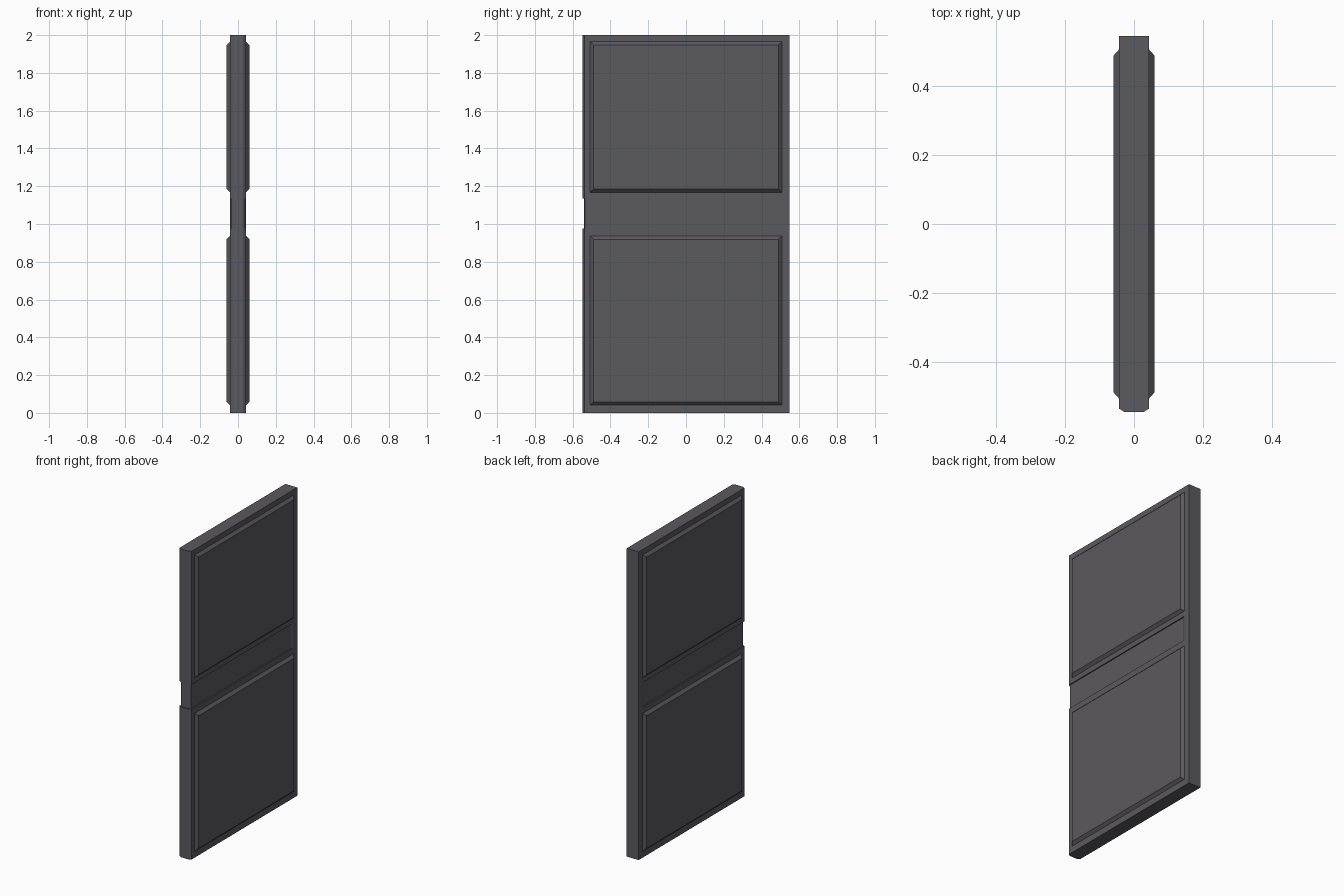
import bpy, bmesh

if "Cube" in bpy.data.objects:
    bpy.data.objects.remove(bpy.data.objects["Cube"])

paint = bpy.data.materials.new("dark_grey_paint")
paint.diffuse_color = (0.105, 0.1, 0.114, 1)
paint.use_nodes = True
paint.node_tree.nodes["Principled BSDF"].inputs["Base Color"].default_value = paint.diffuse_color


def finish(name, bm):
    bmesh.ops.remove_doubles(bm, verts=bm.verts, dist=0.0002)
    bmesh.ops.dissolve_degenerate(bm, edges=bm.edges, dist=0.0002)
    bmesh.ops.recalc_face_normals(bm, faces=bm.faces)
    mesh = bpy.data.meshes.new(name)
    bm.to_mesh(mesh)
    bm.free()
    mesh.materials.append(paint)
    obj = bpy.data.objects.new(name, mesh)
    bpy.context.collection.objects.link(obj)
    return obj


def loft(bm, rings):
    """Skin a stack of closed rings and cap both ends."""
    loops = [[bm.verts.new(p) for p in ring] for ring in rings]
    for a, b in zip(loops, loops[1:]):
        n = len(a)
        for i in range(n):
            j = (i + 1) % n
            bm.faces.new((a[i], a[j], b[j], b[i]))
    bm.faces.new(loops[0])
    bm.faces.new(loops[-1])


def section(half, z):
    """Mirror half of a plan outline across x."""
    pts = half + [(-x, y) for x, y in reversed(half)]
    return [(x, y, z) for x, y in pts]


# Door slab with chamfered leading edge and a shallow recessed lock rail
full = [(0.027, -0.547), (0.043, -0.537), (0.043, 0.485), (0.043, 0.505), (0.043, 0.547)]
rail = [(0.025, -0.541), (0.036, -0.534), (0.036, 0.485), (0.043, 0.505), (0.043, 0.547)]
bm = bmesh.new()
loft(bm, [section(full, 0), section(full, 0.975), section(rail, 0.975),
          section(rail, 1.135), section(full, 1.135), section(full, 2.0)])
finish("door_slab", bm)


# Raised bevelled panels on both faces
def rect(x, y, z0, z1):
    return [(x, -y, z0), (x, y, z0), (x, y, z1), (x, -y, z1)]


for level, z0, z1 in (("lower", 0.041, 0.936), ("upper", 1.168, 1.965)):
    for side, s in (("right", 1), ("left", -1)):
        bm = bmesh.new()
        loft(bm, [rect(s * 0.04, 0.508, z0, z1), rect(s * 0.043, 0.508, z0, z1),
                  rect(s * 0.06, 0.489, z0 + 0.017, z1 - 0.017)])
        finish(f"{level}_{side}_panel", bm)
